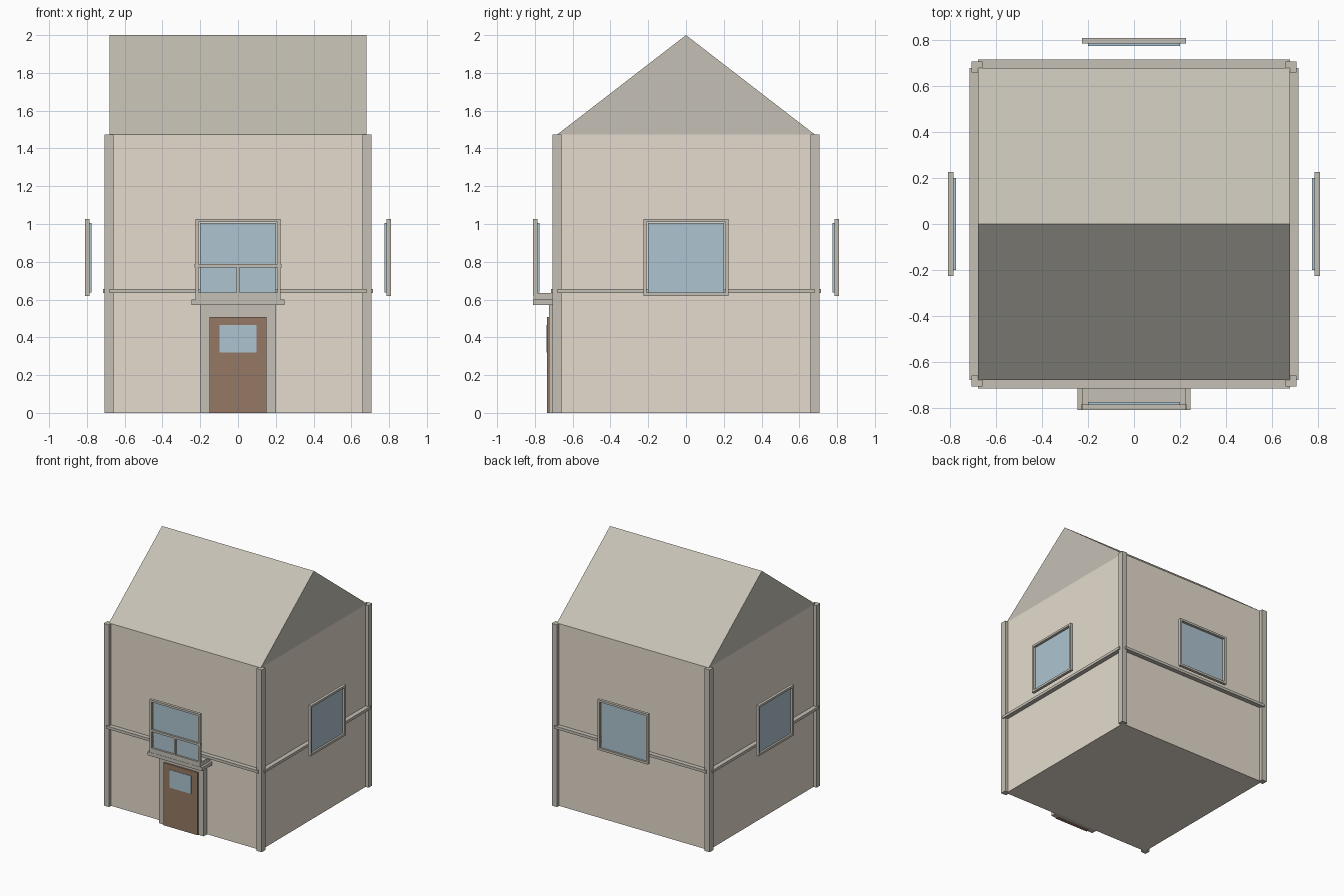
import bpy, bmesh
from math import pi
from mathutils import Matrix

if "Cube" in bpy.data.objects:
    bpy.data.objects.remove(bpy.data.objects["Cube"])


def material(name, color):
    m = bpy.data.materials.new(name)
    m.diffuse_color = (*color, 1)
    m.use_nodes = True
    m.node_tree.nodes["Principled BSDF"].inputs["Base Color"].default_value = m.diffuse_color
    return m


WALL = material("plaster", (0.78, 0.71, 0.61))
TRIM = material("trim", (0.56, 0.53, 0.46))
GLASS = material("glass", (0.42, 0.55, 0.63))
WOOD = material("wood", (0.30, 0.19, 0.13))


def finish(name, bm, mat, turn=0):
    """Turn the bmesh about z and link it as an object."""
    bmesh.ops.transform(bm, matrix=Matrix.Rotation(turn, 4, 'Z'), verts=bm.verts)
    bmesh.ops.recalc_face_normals(bm, faces=bm.faces)
    mesh = bpy.data.meshes.new(name)
    bm.to_mesh(mesh)
    bm.free()
    mesh.materials.append(mat)
    ob = bpy.data.objects.new(name, mesh)
    bpy.context.collection.objects.link(ob)
    return ob


def boxes(name, ranges, mat, turn=0):
    """One object from boxes given as (x0, x1, y0, y1, z0, z1)."""
    bm = bmesh.new()
    for x0, x1, y0, y1, z0, z1 in ranges:
        m = Matrix.Translation(((x0 + x1) / 2, (y0 + y1) / 2, (z0 + z1) / 2))
        m = m @ Matrix.Diagonal((x1 - x0, y1 - y0, z1 - z0, 1))
        bmesh.ops.create_cube(bm, size=1, matrix=m)
    return finish(name, bm, mat, turn)


W, EAVE = 0.68, 1.475

# Walls
boxes("walls", [(-W, W, -W, W, 0, EAVE)], WALL)

# Gabled roof, triangle profile extruded along x
bm = bmesh.new()
tri = bm.faces.new([bm.verts.new((-W, y, z)) for y, z in ((-W, EAVE), (W, EAVE), (0, 2))])
ext = bmesh.ops.extrude_face_region(bm, geom=[tri], use_keep_orig=True)
bmesh.ops.translate(bm, vec=(2 * W, 0, 0),
                    verts=[v for v in ext["geom"] if isinstance(v, bmesh.types.BMVert)])
finish("roof", bm, TRIM)

# Parts repeated on all four sides: corner post, belt course, window
for side, turn in (("front", 0), ("right", pi / 2), ("back", pi), ("left", -pi / 2)):
    boxes(side + "_corner_post", [(0.66, 0.707, -0.707, -0.66, 0, EAVE)], TRIM, turn)
    boxes(side + "_belt_course", [(-W, W, -0.716, -0.67, 0.634, 0.656)], TRIM, turn)
    boxes(side + "_window_glass", [(-0.2, 0.2, -0.795, -0.776, 0.637, 1.005)], GLASS, turn)
    o, i, y0, y1 = 0.226, 0.208, -0.81, -0.787
    bars = [(-o, o, y0, y1, 1.01, 1.027), (-o, o, y0, y1, 0.62, 0.638),
            (-o, -i, y0, y1, 0.638, 1.01), (i, o, y0, y1, 0.638, 1.01)]
    if side == "front":  # crossbar and lower mullion
        bars += [(-0.23, 0.23, y0, y1, 0.77, 0.787),
                 (-0.007, 0.007, y0, y1, 0.638, 0.77)]
    boxes(side + "_window_frame", bars, TRIM, turn)

# Entrance: surround, door, door pane and stepped canopy
boxes("door_surround", [(-0.2, 0.2, -0.725, -0.67, 0, 0.575)], TRIM)
boxes("door", [(-0.152, 0.152, -0.735, -0.70, 0, 0.507)], WOOD)
boxes("door_pane", [(-0.097, 0.097, -0.738, -0.72, 0.32, 0.465)], GLASS)
boxes("canopy_lower", [(-0.245, 0.245, -0.81, -0.67, 0.572, 0.6)], TRIM)
boxes("canopy_upper", [(-0.226, 0.226, -0.808, -0.67, 0.6, 0.634)], TRIM)
